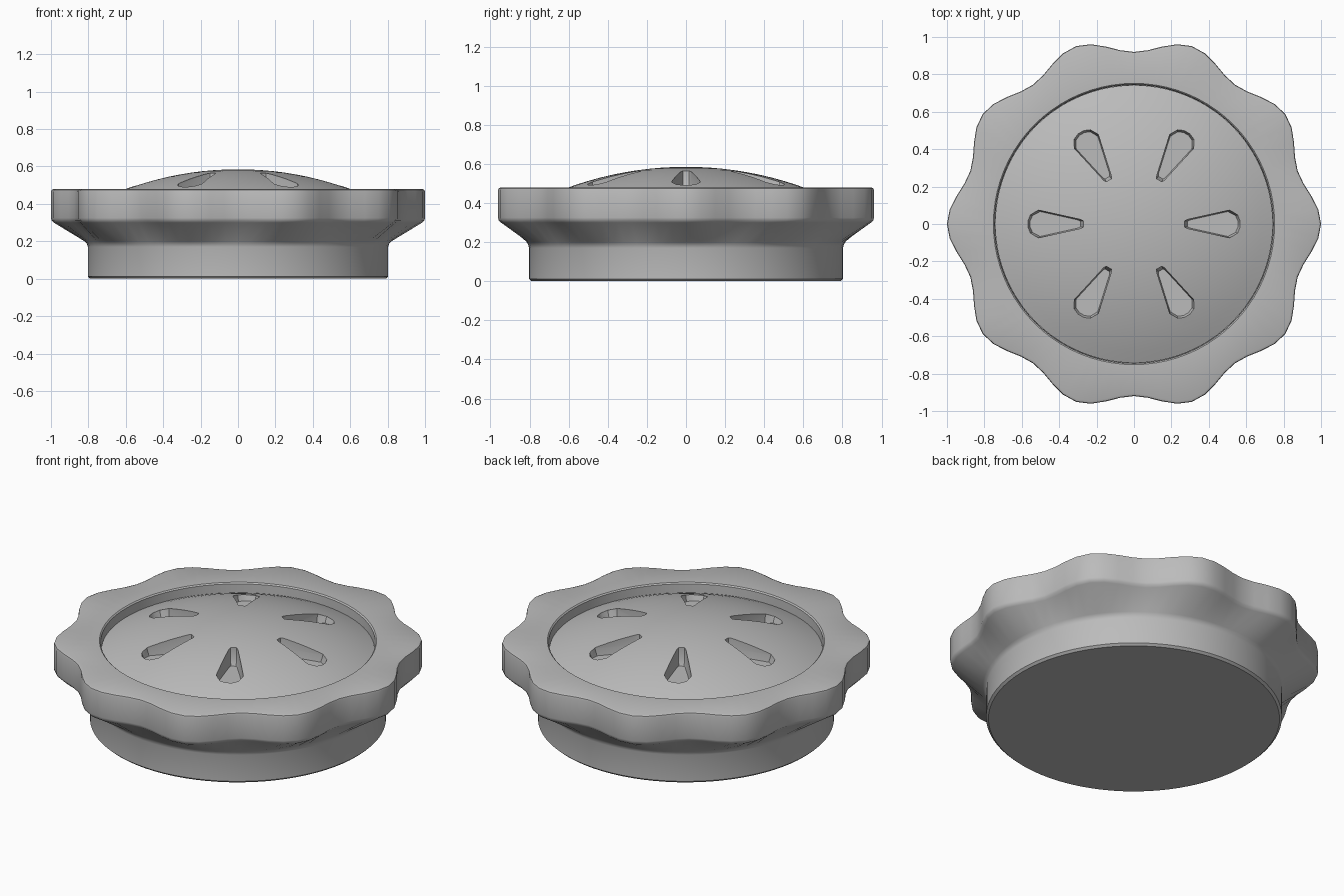
import bpy, bmesh, math

if "Cube" in bpy.data.objects:
    bpy.data.objects.remove(bpy.data.objects["Cube"], do_unlink=True)

SEGMENTS = 80
LOBES = 10
SLOTS = 6

grey = bpy.data.materials.new("satin_grey")
grey.use_nodes = True
colour = (0.5, 0.5, 0.5, 1)
grey.diffuse_color = colour
grey.node_tree.nodes["Principled BSDF"].inputs["Base Color"].default_value = colour


def make_object(name, bm):
    bmesh.ops.recalc_face_normals(bm, faces=bm.faces)
    mesh = bpy.data.meshes.new(name)
    bm.to_mesh(mesh)
    bm.free()
    mesh.materials.append(grey)
    obj = bpy.data.objects.new(name, mesh)
    bpy.context.collection.objects.link(obj)
    return obj


def lathe(name, profile):
    """Closed turned solid; each profile point is radius, height, lobe depth."""
    bm = bmesh.new()
    rings = []
    for radius, z, lobe in profile:
        ring = []
        for i in range(SEGMENTS):
            a = math.tau * i / SEGMENTS
            r = radius - lobe * (1 - math.cos(LOBES * a)) / 2
            ring.append(bm.verts.new((r * math.cos(a), r * math.sin(a), z)))
        rings.append(ring)
    for low, high in zip(rings, rings[1:]):
        for i in range(SEGMENTS):
            j = (i + 1) % SEGMENTS
            bm.faces.new((low[i], low[j], high[j], high[i]))
    bm.faces.new(rings[0][::-1])
    bm.faces.new(rings[-1])
    return make_object(name, bm)


def smooth(obj, degrees):
    bpy.ops.object.select_all(action="DESELECT")
    obj.select_set(True)
    bpy.context.view_layer.objects.active = obj
    bpy.ops.object.shade_smooth_by_angle(angle=math.radians(degrees))


# Round plug flaring out into the scalloped grip, with a recess in the top
GRIP = 0.08
body = lathe("scalloped_cap", [
    (0.79, 0, 0), (0.803, 0.012, 0),
    (0.803, 0.17, 0), (0.807, 0.185, 0), (0.82, 0.2, 0.005),
    (0.985, 0.3, GRIP), (0.997, 0.312, GRIP), (1, 0.325, GRIP),
    (1, 0.465, GRIP), (0.997, 0.475, GRIP), (0.985, 0.48, GRIP),
    (0.752, 0.48, 0), (0.745, 0.473, 0), (0.743, 0.4, 0),
])
smooth(body, 40)

# Shallow domed insert
TOP, CURVE, EDGE = 0.585, 1.77, 0.742
dome_profile = [(EDGE, 0.39, 0)]
for k in range(12):
    r = EDGE * (1 - k / 12)
    dome_profile.append((r, TOP - CURVE + math.sqrt(CURVE ** 2 - r ** 2), 0))
dome_profile.append((0.015, TOP, 0))
dome = lathe("domed_insert", dome_profile)

# Tapered slots sunk into the dome, all with one flat floor height
half = [(0.27, 0.016), (0.285, 0.024), (0.51, 0.074), (0.555, 0.05), (0.57, 0.018)]
outline = half + [(x, -y) for x, y in reversed(half)]
bm = bmesh.new()
for s in range(SLOTS):
    a = math.tau * s / SLOTS
    rings = []
    for z, scale in ((0.46, 0.9), (0.5, 1), (0.7, 1)):
        ring = []
        for x, y in outline:
            x, y = 0.43 + (x - 0.43) * scale, y * scale
            ring.append(bm.verts.new((x * math.cos(a) - y * math.sin(a),
                                      x * math.sin(a) + y * math.cos(a), z)))
        rings.append(ring)
    n = len(outline)
    for low, high in zip(rings, rings[1:]):
        for i in range(n):
            j = (i + 1) % n
            bm.faces.new((low[i], low[j], high[j], high[i]))
    bm.faces.new(rings[0][::-1])
    bm.faces.new(rings[-1])
cutter = make_object("slot_cutter", bm)
cutter.hide_render = True
cutter.hide_viewport = True

cut = dome.modifiers.new("slots", "BOOLEAN")
cut.operation = "DIFFERENCE"
cut.solver = "EXACT"
cut.object = cutter
bpy.context.view_layer.objects.active = dome
bpy.ops.object.modifier_apply(modifier=cut.name)
bpy.data.objects.remove(cutter, do_unlink=True)
smooth(dome, 30)
